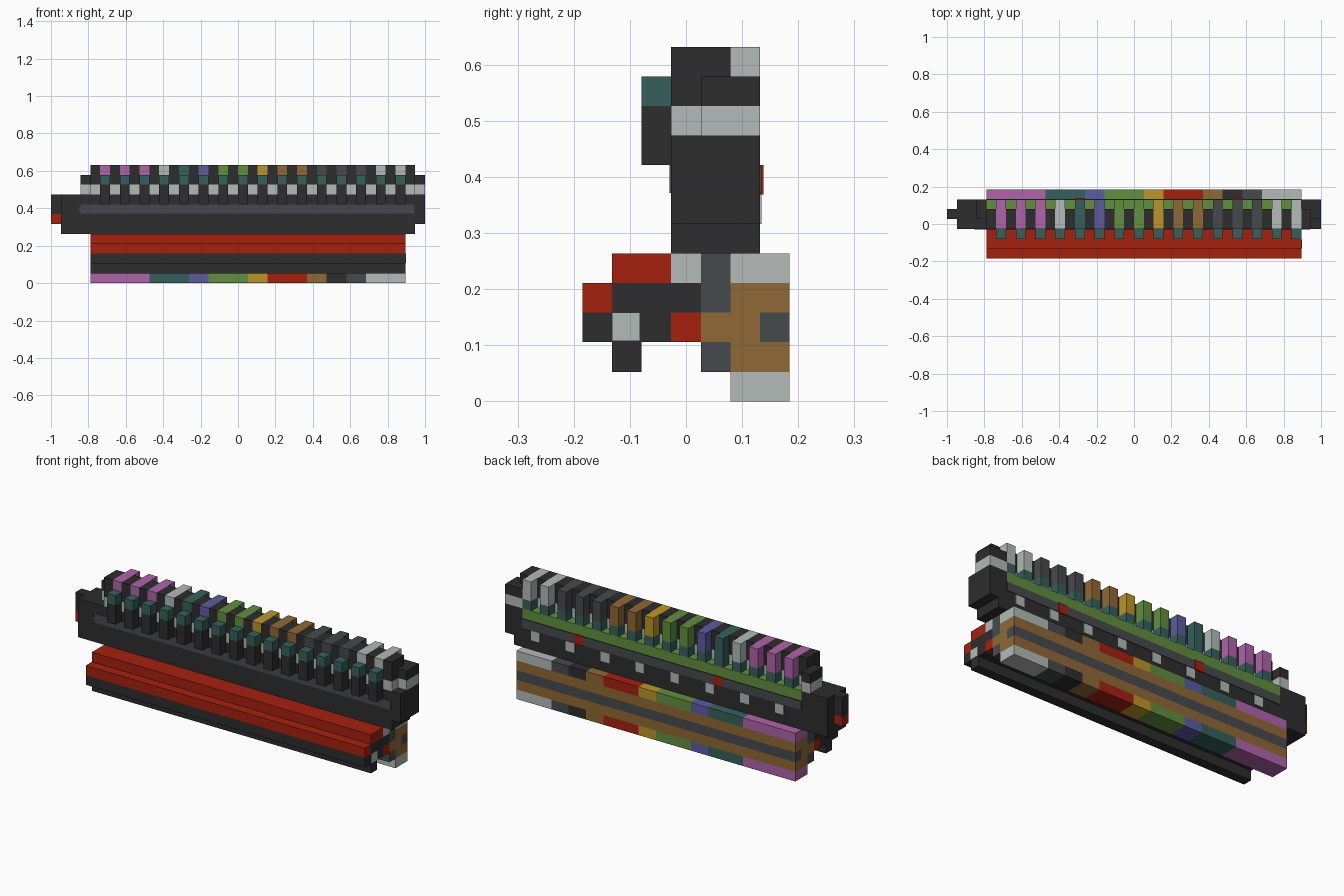
import bpy, bmesh

if "Cube" in bpy.data.objects:
    bpy.data.objects.remove(bpy.data.objects["Cube"])

U = 1 / 19  # size of one block


def lin(c):
    c /= 255
    return c / 12.92 if c <= 0.04045 else ((c + 0.055) / 1.055) ** 2.4


def material(name, r, g, b):
    m = bpy.data.materials.new(name)
    m.diffuse_color = (lin(r), lin(g), lin(b), 1)
    m.use_nodes = True
    m.node_tree.nodes["Principled BSDF"].inputs["Base Color"].default_value = m.diffuse_color
    return m


MATS = {n: material(n, *c) for n, c in {
    "charcoal": (45, 45, 45), "red": (165, 33, 15), "light_grey": (178, 187, 184),
    "slate": (70, 74, 76), "purple": (175, 100, 170), "teal": (53, 96, 91),
    "blue": (92, 92, 160), "green": (97, 143, 62), "yellow": (188, 150, 41),
    "brown": (143, 105, 54)}.items()}


def part(name, colour, *boxes):
    """One object from boxes given in block units: x0, x1, y0, y1, z0, z1."""
    bm = bmesh.new()
    for x0, x1, y0, y1, z0, z1 in boxes:
        for v in bmesh.ops.create_cube(bm, size=1)["verts"]:
            v.co = ((x1 if v.co.x > 0 else x0) * U,
                    (y1 if v.co.y > 0 else y0) * U,
                    (z1 if v.co.z > 0 else z0) * U)
    me = bpy.data.meshes.new(name)
    bm.to_mesh(me)
    bm.free()
    me.materials.append(MATS[colour])
    ob = bpy.data.objects.new(name, me)
    bpy.context.collection.objects.link(ob)
    return ob


L, R = -15, 17   # ends of the lower body
P = 0.06         # plate thickness in blocks

# Lower front: stepped red cover over a dark rail
part("front_cover", "red", (L, R, -2.5, -0.5, 4, 5), (L, R, -3.5, -2.5, 3, 4))
part("front_rail", "charcoal", (L, R, -3.5, -2.5, 2, 3), (L, R, -2.5, -1.5, 1, 2),
     (L, R, -2.5, -0.5, 2, 4), (L, R, -0.5, 0.5, 3, 4))
part("inner_red_rail", "red", (L, R, -0.5, 0.5, 2, 3))
part("inner_light_rail", "light_grey", (L, R, -0.5, 0.5, 4, 5))
part("end_patch", "light_grey", (R, R + P, -2.5, -1.55, 2.05, 3))

# Lower back: brown panel with slate core and stripe
part("core", "slate", (L, R, 0.5, 1.5, 1, 2), (L, R, 0.5, 1.5, 3, 5))
part("back_panel", "brown", (L, R, 0.5, 2.5, 2, 3), (L, R, 1.5, 3.5, 1, 2),
     (L, R, 1.5, 3.5, 3, 4))
part("back_stripe", "slate", (L, R, 2.5, 3.5, 2, 3))

# Coloured bands along the top and bottom of the back panel
BANDS = [("purple", 6), ("teal", 4), ("blue", 2), ("green", 4), ("yellow", 2),
         ("red", 4), ("brown", 2), ("charcoal", 2), ("slate", 2), ("light_grey", 4)]
x = L
for colour, n in BANDS:
    part("band_" + colour, colour, *[(x, x + n, 1.5, 3.5, z, z + 1) for z in (0, 4)])
    x += n

# Main bar with end blocks
part("main_bar", "charcoal", (-18, 18, -0.5, 2.5, 5, 8), (-18, L, -0.5, 2.5, 8, 9),
     (L, R, -0.5, 1.5, 8, 9), (R, 18, -0.5, 2.5, 8, 9))
part("green_rail", "green", (L, R, 1.5, 2.5, 8, 9))
part("left_tab", "charcoal", (-19, -18, 0.5, 1.5, 7, 9))
part("left_tab_foot", "red", (-19, -18, 0.5, 1.5, 6, 7))
part("right_block", "charcoal", (18, 19, -0.5, 2.5, 6, 9), (18, 19, 0.5, 2.5, 10, 11))
part("right_block_band", "light_grey", (18, 19, 0.5, 2.5, 9, 10))
part("left_block", "charcoal", (-16, L, 0.5, 2.5, 10, 11))
part("left_block_band", "light_grey", (-16, L, 0.5, 2.5, 9, 10))

# Painted stripes and studs on the main bar
part("front_stripe", "slate", (-16.8 + 0.8, 17.9, -0.5 - P, -0.5, 7.05, 8),
     (-16.6 + 0.4, 18 - 0.2, -0.5 - P, -0.5, 7.3, 7.7))
part("rear_stripe", "slate", (-15, 17, 2.5, 2.5 + P, 7.05, 7.95))
part("light_studs", "light_grey",
     *[(15 - 4 * k, 16 - 4 * k, 2.5, 2.5 + P, 6, 7) for k in range(8)])
part("red_studs", "red", *[(a, a + 1, 2.5, 2.5 + 2 * P, 7, 8) for a in (10, -6)])

# Dark spacers between the keys, each with a light band
part("spacers", "charcoal", *[(a, a + 1, -0.5, 1.5, 10, 12) for a in range(L, 18, 2)],
     (R, 18, 1.5, 2.5, 10, 11))
part("spacer_bands", "light_grey", *[(a, a + 1, -0.5, 1.5, 9, 10) for a in range(L, 18, 2)],
     (R, 18, 1.5, 2.5, 9, 10))

# Sixteen coloured keys with teal feet and front hammers
KEYS = (["purple"] * 3 + ["light_grey", "teal", "blue"] + ["green"] * 2 + ["yellow"]
        + ["brown"] * 2 + ["slate"] * 3 + ["light_grey"] * 2)
for i, colour in enumerate(KEYS):
    a = -14 + 2 * i
    part(f"key_{i + 1}", colour, (a, a + 1, -0.5, 2.5, 10, 12))
    part(f"key_foot_{i + 1}", "teal", (a, a + 1, -0.5, 2.5, 9, 10))
    part(f"hammer_{i + 1}", "charcoal", (a, a + 1, -1.5, -0.5, 8, 10))
    part(f"hammer_cap_{i + 1}", "teal", (a, a + 1, -1.5, -0.5, 10, 11))
